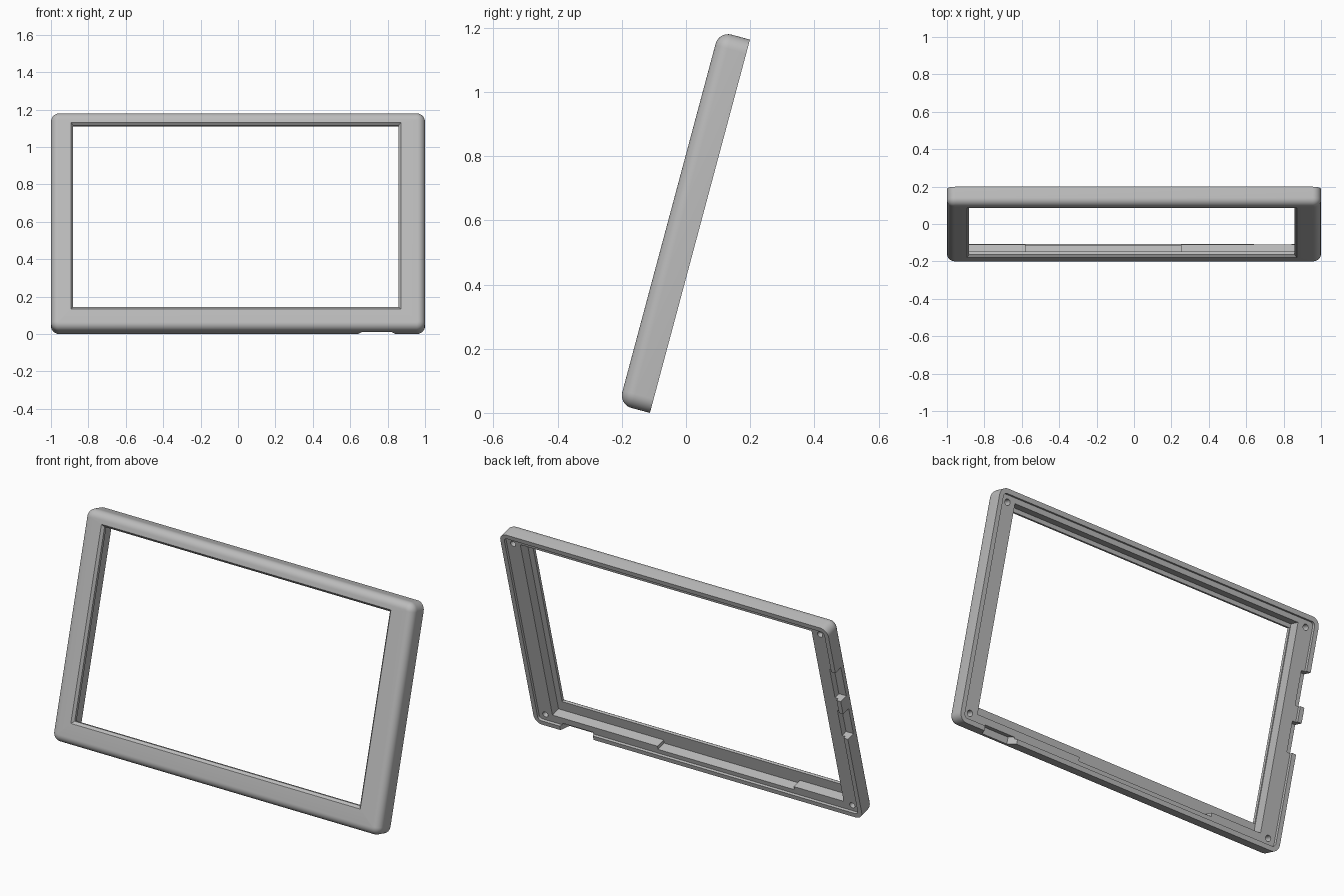
import bpy, bmesh, math
from mathutils import Vector

if "Cube" in bpy.data.objects:
    bpy.data.objects.remove(bpy.data.objects["Cube"])

TILT = math.radians(15)
S, C = math.sin(TILT), math.cos(TILT)
H, D, R = 1.204, 0.1, 0.04      # height along the slope, depth, edge radius
LEDGE, PLATE, RIM = 0.085, 0.03, 0.025

grey = bpy.data.materials.new("light_grey_plastic")
grey.use_nodes = True
COLOUR = (0.5, 0.5, 0.5, 1)
grey.diffuse_color = COLOUR
grey.node_tree.nodes["Principled BSDF"].inputs["Base Color"].default_value = COLOUR


def place(x, v, w):
    """Across, up the slope, back from the front face -> world."""
    return Vector((x, -0.209 + v * S + w * C, D * S + v * C - w * S))


def finish(name, bm):
    bmesh.ops.remove_doubles(bm, verts=bm.verts, dist=1e-5)
    bmesh.ops.recalc_face_normals(bm, faces=bm.faces)
    mesh = bpy.data.meshes.new(name)
    bm.to_mesh(mesh)
    bm.free()
    mesh.materials.append(grey)
    ob = bpy.data.objects.new(name, mesh)
    bpy.context.collection.objects.link(ob)
    return ob


def loft(name, loops, closed):
    """Bridge loops of equal length; close into a ring or cap both ends."""
    bm = bmesh.new()
    rings = [[bm.verts.new(place(*p)) for p in loop] for loop in loops]
    n = len(rings[0])
    pairs = list(zip(rings, rings[1:]))
    if closed:
        pairs.append((rings[-1], rings[0]))
    else:
        bm.faces.new(rings[0])
        bm.faces.new(rings[-1])
    for a, b in pairs:
        for i in range(n):
            j = (i + 1) % n
            bm.faces.new((a[i], a[j], b[j], b[i]))
    return finish(name, bm)


def rounded(x0, x1, v0, v1, w, r=0.0, steps=8):
    loop = []
    corners = ((x1 - r, v1 - r), (x0 + r, v1 - r), (x0 + r, v0 + r), (x1 - r, v0 + r))
    for q, (cx, cv) in enumerate(corners):
        for k in range(steps + 1):
            a = (q + k / steps) * math.pi / 2
            loop.append((cx + r * math.cos(a), cv + r * math.sin(a), w))
    return loop


def outline(inset, w):
    return rounded(inset - 1, 1 - inset, inset, H - inset, w, max(0.045 - inset, 0.005))


def box(name, x, v, w, flare=0.0):
    """Box between pairs of limits, optionally widening in x toward the back."""
    loops = [[(x[0] - f, v[0], d), (x[1] + f, v[0], d), (x[1] + f, v[1], d), (x[0] - f, v[1], d)]
             for d, f in zip(w, (0, flare))]
    return loft(name, loops, False)


# Bezel: window chamfer, rounded front edge, rim, lid ledge and screen cavity
window = (-0.881, 0.858, 0.126, 1.131)
cavity = (-0.885, 0.89, 0.05, 1.152)
loops = [rounded(*window, 0.014), rounded(-0.893, 0.871, 0.113, 1.143, 0)]
for k in range(9):
    a = k / 8 * math.pi / 2
    loops.append(outline(R * (1 - math.sin(a)), R * (1 - math.cos(a))))
loops += [outline(0, D), outline(RIM, D), outline(RIM, LEDGE),
          rounded(*cavity, LEDGE), rounded(*cavity, PLATE), rounded(*window, PLATE)]
bezel = loft("bezel_frame", loops, True)

# Port notches through the rim, and screw holes in the ledge corners
cutters = [
    box("upper_port_cutter", (-1.1, -0.955), (0.75, 0.93), (0.05, 0.2)),
    box("lower_port_cutter", (-1.1, -0.955), (0.51, 0.67), (0.05, 0.2)),
    box("bottom_port_cutter", (0.665, 0.82), (-0.1, 0.035), (0.053, 0.103), 0.025),
]
for x in (-0.935, 0.935):
    for v in (0.06, H - 0.06):
        circle = [[(x + 0.016 * math.cos(k * math.pi / 8), v + 0.016 * math.sin(k * math.pi / 8), w)
                   for k in range(16)] for w in (0.045, 0.12)]
        cutters.append(loft("screw_hole_cutter", circle, False))

bpy.context.view_layer.objects.active = bezel
for cutter in cutters:
    cutter.hide_render = True
    mod = bezel.modifiers.new("cut", "BOOLEAN")
    mod.operation, mod.solver, mod.object = "DIFFERENCE", "EXACT", cutter
    bpy.ops.object.modifier_apply(modifier=mod.name)
    bpy.data.objects.remove(cutter)

# Support blocks standing on the bottom wall
box("left_support_block", (0.25, 0.895), (0.045, 0.07), (PLATE - 0.005, LEDGE))
box("right_support_block", (-0.89, -0.58), (0.045, 0.07), (PLATE - 0.005, LEDGE))

bpy.ops.object.select_all(action="DESELECT")
bezel.select_set(True)
bpy.ops.object.shade_smooth_by_angle(angle=math.radians(30))
